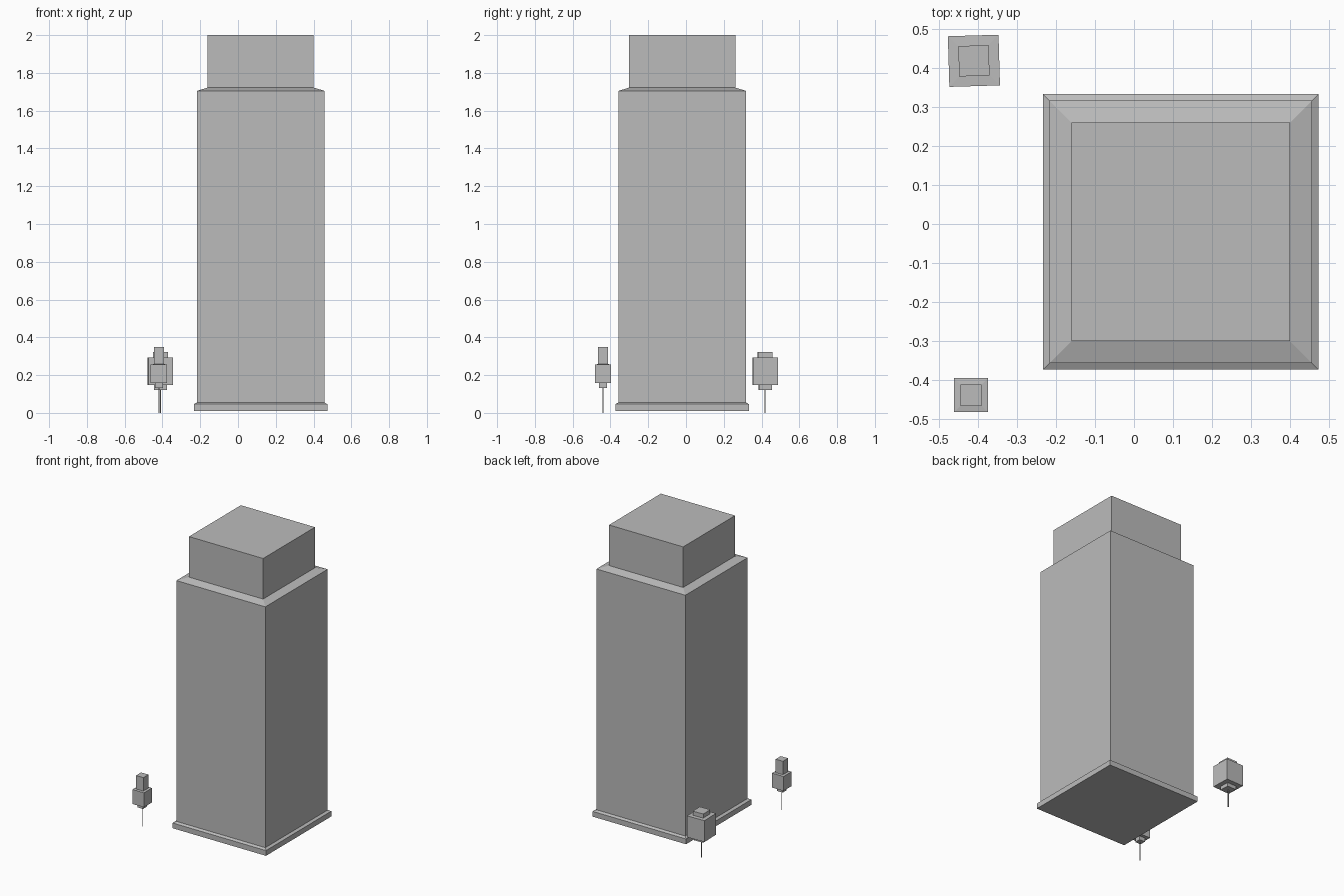
import bpy, bmesh, math
from mathutils import Matrix

default = bpy.data.objects.get("Cube")
if default:
    bpy.data.objects.remove(default, do_unlink=True)

# Single plain material
grey = bpy.data.materials.new("plain grey")
grey.use_nodes = True
colour = (0.5, 0.5, 0.5, 1.0)
grey.diffuse_color = colour
grey.node_tree.nodes["Principled BSDF"].inputs["Base Color"].default_value = colour


def square_stack(name, centre, profile, turn=0.0):
    """Solid made of square sections; profile is a list of (half width, height)."""
    bm = bmesh.new()
    rings = []
    for half, z in profile:
        corners = ((-1, -1), (1, -1), (1, 1), (-1, 1))
        rings.append([bm.verts.new((sx * half, sy * half, z)) for sx, sy in corners])
    for low, high in zip(rings, rings[1:]):
        for i in range(4):
            j = (i + 1) % 4
            bm.faces.new((low[i], low[j], high[j], high[i]))
    bm.faces.new(rings[0][::-1])
    bm.faces.new(rings[-1])
    bmesh.ops.rotate(bm, verts=bm.verts, matrix=Matrix.Rotation(math.radians(turn), 3, "Z"))
    bmesh.ops.recalc_face_normals(bm, faces=bm.faces)
    mesh = bpy.data.meshes.new(name)
    bm.to_mesh(mesh)
    bm.free()
    mesh.materials.append(grey)
    obj = bpy.data.objects.new(name, mesh)
    obj.location = (centre[0], centre[1], 0)
    bpy.context.collection.objects.link(obj)
    return obj


def tree(name, centre, trunk, crown, turn=0.0):
    """Thin trunk carrying a stepped blocky crown."""
    square_stack(name + "_trunk", centre, [(trunk, 0), (trunk, crown[0][1] + 0.01)], turn)
    square_stack(name + "_crown", centre, crown, turn)


# Tower: plinth, shaft with sloped shoulder, and upper block
square_stack("tower", (0.12, -0.02), [
    (0.354, 0.01), (0.354, 0.046), (0.337, 0.055), (0.337, 1.705),
    (0.281, 1.722), (0.281, 2.0)])

# Slim tree at the front right corner
tree("front_tree", (-0.4185, -0.4395), 0.002, [
    (0.021, 0.131), (0.021, 0.157), (0.0435, 0.157), (0.0435, 0.256),
    (0.0275, 0.258), (0.0275, 0.35)])

# Broad tree at the back right corner, slightly turned
tree("back_tree", (-0.411, 0.419), 0.003, [
    (0.034, 0.122), (0.034, 0.147), (0.065, 0.147), (0.065, 0.293),
    (0.039, 0.294), (0.039, 0.322)], turn=1.7)
